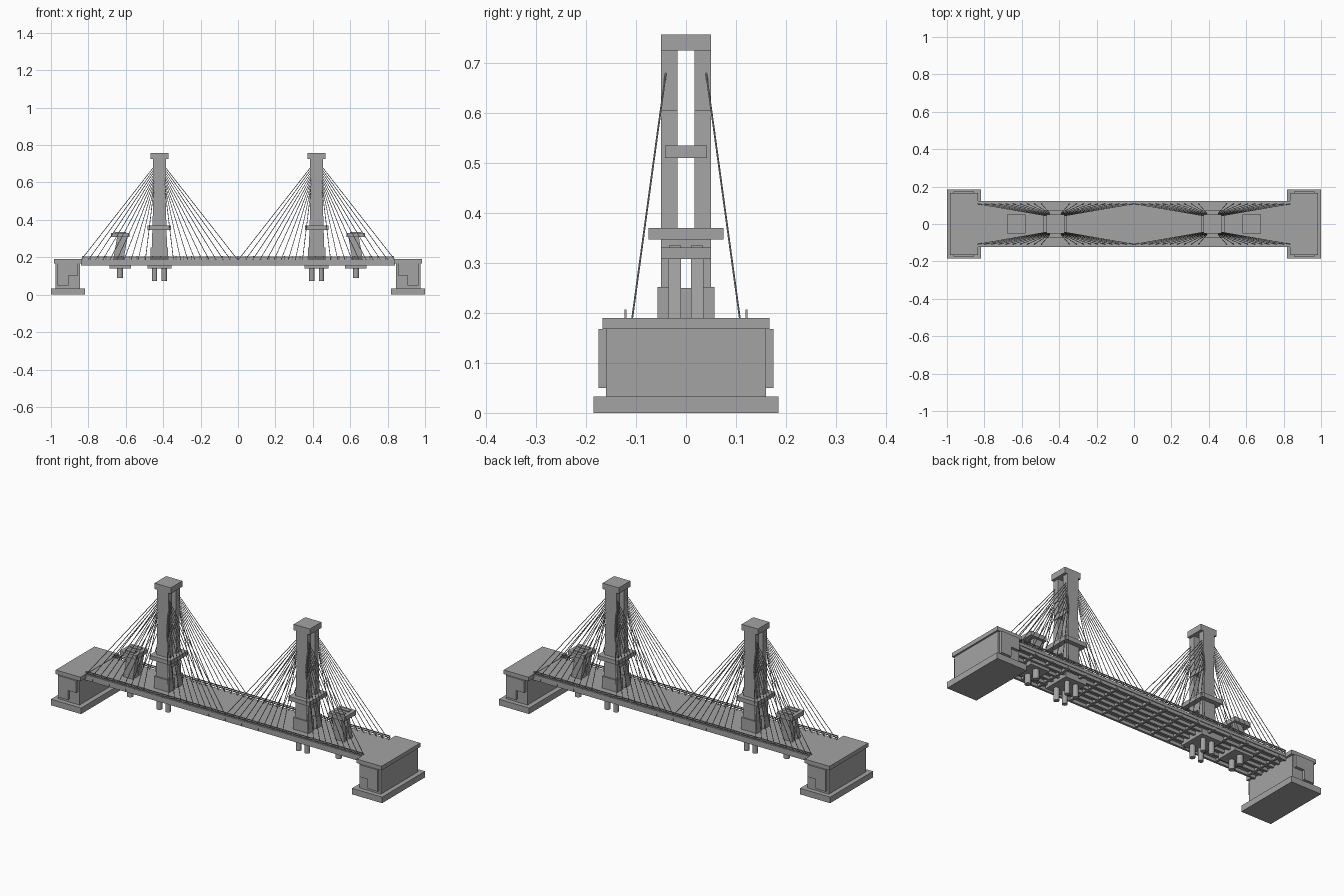
import bpy, bmesh
from mathutils import Vector

if "Cube" in bpy.data.objects:
    bpy.data.objects.remove(bpy.data.objects["Cube"], do_unlink=True)

mat = bpy.data.materials.new("concrete_grey")
mat.use_nodes = True
GREY = (0.37, 0.37, 0.37, 1)
mat.diffuse_color = GREY
mat.node_tree.nodes["Principled BSDF"].inputs["Base Color"].default_value = GREY


def finish(name, bm):
    bmesh.ops.recalc_face_normals(bm, faces=bm.faces)
    me = bpy.data.meshes.new(name)
    bm.to_mesh(me)
    bm.free()
    me.materials.append(mat)
    ob = bpy.data.objects.new(name, me)
    bpy.context.collection.objects.link(ob)
    return ob


def add_box(bm, x, y, z, taper=1.0, lean=0.0):
    """Box from (low, high) ranges; taper narrows the top in x, lean shifts it."""
    mid = sum(x) / 2
    vs = bmesh.ops.create_cube(bm, size=1)["verts"]
    for v in vs:
        top = v.co.z > 0
        px = x[1] if v.co.x > 0 else x[0]
        if top:
            px = mid + (px - mid) * taper + lean
        v.co = (px, y[1] if v.co.y > 0 else y[0], z[1] if top else z[0])


def around(c, half):
    return (c - half, c + half)


def box(name, x, y, z, **kw):
    bm = bmesh.new()
    add_box(bm, x, y, z, **kw)
    return finish(name, bm)


def add_rod(bm, a, b, radius, sides):
    a, b = Vector(a), Vector(b)
    d = b - a
    vs = bmesh.ops.create_cone(bm, cap_ends=True, segments=sides, radius1=radius,
                               radius2=radius, depth=d.length)["verts"]
    bmesh.ops.rotate(bm, verts=vs, matrix=d.to_track_quat("Z", "Y").to_matrix())
    bmesh.ops.translate(bm, verts=vs, vec=(a + b) / 2)


# Deck slab with girders and cross beams beneath
box("deck", (-0.84, 0.84), (-0.122, 0.122), (0.172, 0.188))
bm = bmesh.new()
for y in (-0.112, -0.065, -0.022, 0.022, 0.065, 0.112):
    add_box(bm, (-0.84, 0.84), around(y, 0.006), (0.155, 0.174))
finish("deck_girders", bm)
bm = bmesh.new()
for i in range(-8, 9):
    add_box(bm, around(i * 0.1, 0.006), (-0.12, 0.12), (0.158, 0.174))
finish("deck_cross_beams", bm)

# Railings
bm = bmesh.new()
for s in (-1, 1):
    for z in (0.196, 0.205):
        add_box(bm, (-0.835, 0.835), around(s * 0.121, 0.002), around(z, 0.002))
    for i in range(-20, 21):
        add_box(bm, around(i * 0.0415, 0.002), around(s * 0.121, 0.002), (0.187, 0.206))
finish("railings", bm)

for s, side in ((1, "left"), (-1, "right")):
    def out(a, b):
        return tuple(sorted((s * a, s * b)))

    # Abutment with stepped wing plates
    box(side + "_abutment_base", out(0.818, 1.0), (-0.185, 0.185), (0, 0.033))
    box(side + "_abutment_body", out(0.845, 0.975), (-0.16, 0.16), (0.033, 0.168))
    box(side + "_abutment_cap", out(0.834, 0.984), (-0.167, 0.167), (0.168, 0.19))
    bm = bmesh.new()
    for t in (-1, 1):
        y = tuple(sorted((t * 0.16, t * 0.175)))
        add_box(bm, out(0.855, 0.965), y, (0.102, 0.168))
        add_box(bm, out(0.905, 0.965), y, (0.05, 0.102))
    finish(side + "_wing_plates", bm)

    # Main tower
    c = s * 0.42
    bm = bmesh.new()
    for t in (-1, 1):
        y = tuple(sorted((t * 0.017, t * 0.05)))
        add_box(bm, around(c, 0.043), y, (0.18, 0.61), taper=0.7)
        add_box(bm, around(c, 0.034), y, (0.605, 0.725))
        add_box(bm, around(c, 0.047), tuple(sorted((t * 0.012, t * 0.057))), (0.185, 0.252))
    finish(side + "_tower_legs", bm)
    box(side + "_tower_cap", around(c, 0.049), (-0.05, 0.05), (0.725, 0.757))
    box(side + "_tower_upper_beam", around(c, 0.037), (-0.042, 0.042), (0.51, 0.535))
    box(side + "_tower_lower_beam", around(c, 0.063), (-0.075, 0.075), (0.347, 0.37))
    box(side + "_tower_tie", around(c, 0.036), (-0.05, 0.05), (0.308, 0.347))
    box(side + "_tower_footing", around(c, 0.064), (-0.075, 0.075), (0.14, 0.172))
    bm = bmesh.new()
    for dx in (-0.026, 0.026):
        for y in (-0.04, 0.04):
            add_rod(bm, (c + dx, y, 0.073), (c + dx, y, 0.145), 0.014, 12)
    finish(side + "_tower_piles", bm)

    # Small leaning pier beside the tower
    p = s * 0.63
    bm = bmesh.new()
    for t in (-1, 1):
        y = tuple(sorted((t * 0.01, t * 0.035)))
        add_box(bm, around(p + s * 0.01, 0.028), y, (0.185, 0.31), lean=-s * 0.022)
    finish(side + "_pier_legs", bm)
    box(side + "_pier_block", around(p, 0.02), (-0.011, 0.011), (0.185, 0.25))
    box(side + "_pier_cap", around(p, 0.049), (-0.05, 0.05), (0.308, 0.331))
    bm = bmesh.new()
    for y in (-0.022, 0.022):
        add_box(bm, around(p, 0.03), around(y, 0.011), (0.33, 0.336))
    finish(side + "_pier_cap_ribs", bm)
    box(side + "_pier_footing", around(p, 0.058), (-0.06, 0.06), (0.14, 0.172))
    bm = bmesh.new()
    for y in (-0.03, 0.03):
        add_rod(bm, (p, y, 0.09), (p, y, 0.145), 0.016, 12)
    finish(side + "_pier_piles", bm)

    # Stay cables in two leaning fans
    bm = bmesh.new()
    count = 10
    for t in (-1, 1):
        for d in (-1, 1):
            for i in range(count):
                f = i / (count - 1)
                z = 0.56 + 0.123 * f
                y = 0.04 + (0.683 - z) * 0.138
                add_rod(bm, (c + d * 0.03, t * y, z),
                        (c + d * (0.075 + 0.343 * f), t * 0.108, 0.187), 0.0018, 6)
    finish(side + "_stay_cables", bm)
